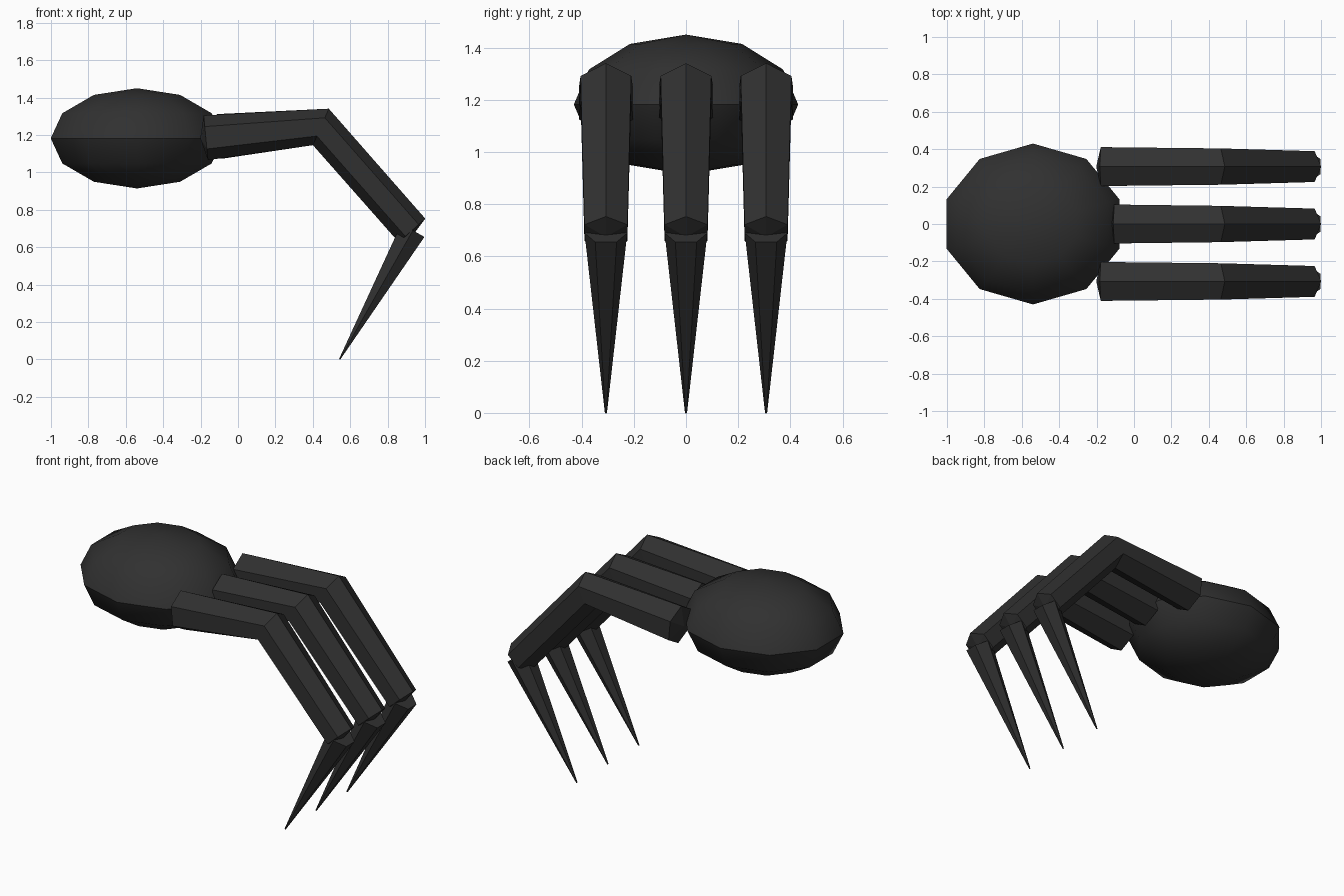
import bpy, bmesh
from math import sin, cos, radians, pi
from mathutils import Vector

cube = bpy.data.objects.get("Cube")
if cube:
    bpy.data.objects.remove(cube, do_unlink=True)

black = bpy.data.materials.new("charcoal black")
black.use_nodes = True
colour = (0.03, 0.03, 0.03, 1)
black.diffuse_color = colour
black.node_tree.nodes["Principled BSDF"].inputs["Base Color"].default_value = colour


def loft(name, rings, sides, start=None, end=None, phase=0.0):
    """Skin rings of (centre, u axis, v axis); an end is an apex point or a flat cap."""
    bm = bmesh.new()
    loops = []
    for centre, u, v in rings:
        angles = [phase + 2 * pi * i / sides for i in range(sides)]
        loops.append([bm.verts.new(centre + u * cos(a) + v * sin(a)) for a in angles])
    for a, b in zip(loops, loops[1:]):
        for i in range(sides):
            j = (i + 1) % sides
            bm.faces.new((a[i], a[j], b[j], b[i]))
    for loop, apex in ((loops[0], start), (loops[-1], end)):
        if apex is None:
            bm.faces.new(loop)
        else:
            tip = bm.verts.new(apex)
            for i in range(sides):
                bm.faces.new((loop[i], loop[(i + 1) % sides], tip))
    bmesh.ops.recalc_face_normals(bm, faces=bm.faces[:])
    mesh = bpy.data.meshes.new(name)
    bm.to_mesh(mesh)
    bm.free()
    mesh.materials.append(black)
    obj = bpy.data.objects.new(name, mesh)
    bpy.context.collection.objects.link(obj)
    return obj


# Body: ten-sided flattened ball with a crisp equator
centre = Vector((-0.54, 0, 1.182))
height = Vector((0, 0, 0.268))
rings = []
for step in range(1, 6):
    t = radians(30 * step)
    rings.append((centre + height * cos(t),
                  Vector((0, 0.43 * sin(t), 0)), Vector((0.485 * sin(t), 0, 0))))
body = loft("body", rings, 10, centre + height, centre - height)
bpy.ops.object.select_all(action='DESELECT')
body.select_set(True)
bpy.context.view_layer.objects.active = body
bpy.ops.object.shade_smooth_by_angle(angle=radians(40))

# Legs: bent hexagonal limb with a ridge on top, and a pointed claw
for side, y, root in (("right", -0.307, -0.172), ("middle", 0, -0.1), ("left", 0.307, -0.172)):
    shoulder = Vector((root, y, 1.185 + (root + 0.172) * 0.1))
    knee = Vector((0.443, y, 1.243))
    ankle = Vector((0.93, y, 0.69))
    tip = Vector((0.543, y, 0))
    upper = (knee - shoulder).normalized()
    lower = (ankle - knee).normalized()
    across = Vector((0, 1, 0))
    loft(side + "_leg", [
        (shoulder, across.cross(upper) * -0.12, across * 0.12),
        (knee, Vector((0.0425, 0, 0.0975)), across * 0.112),
        (ankle, across.cross(lower) * -0.095, across * 0.095),
    ], 6, shoulder - upper * 0.03, ankle + lower * 0.02)

    claw_top = Vector((0.935, y, 0.69))
    claw_dir = (tip - claw_top).normalized()
    out = across.cross(claw_dir)
    loft(side + "_claw", [
        (claw_top, across * 0.082, out * 0.082),
        (tip, across * 0.004, out * 0.004),
    ], 6)
